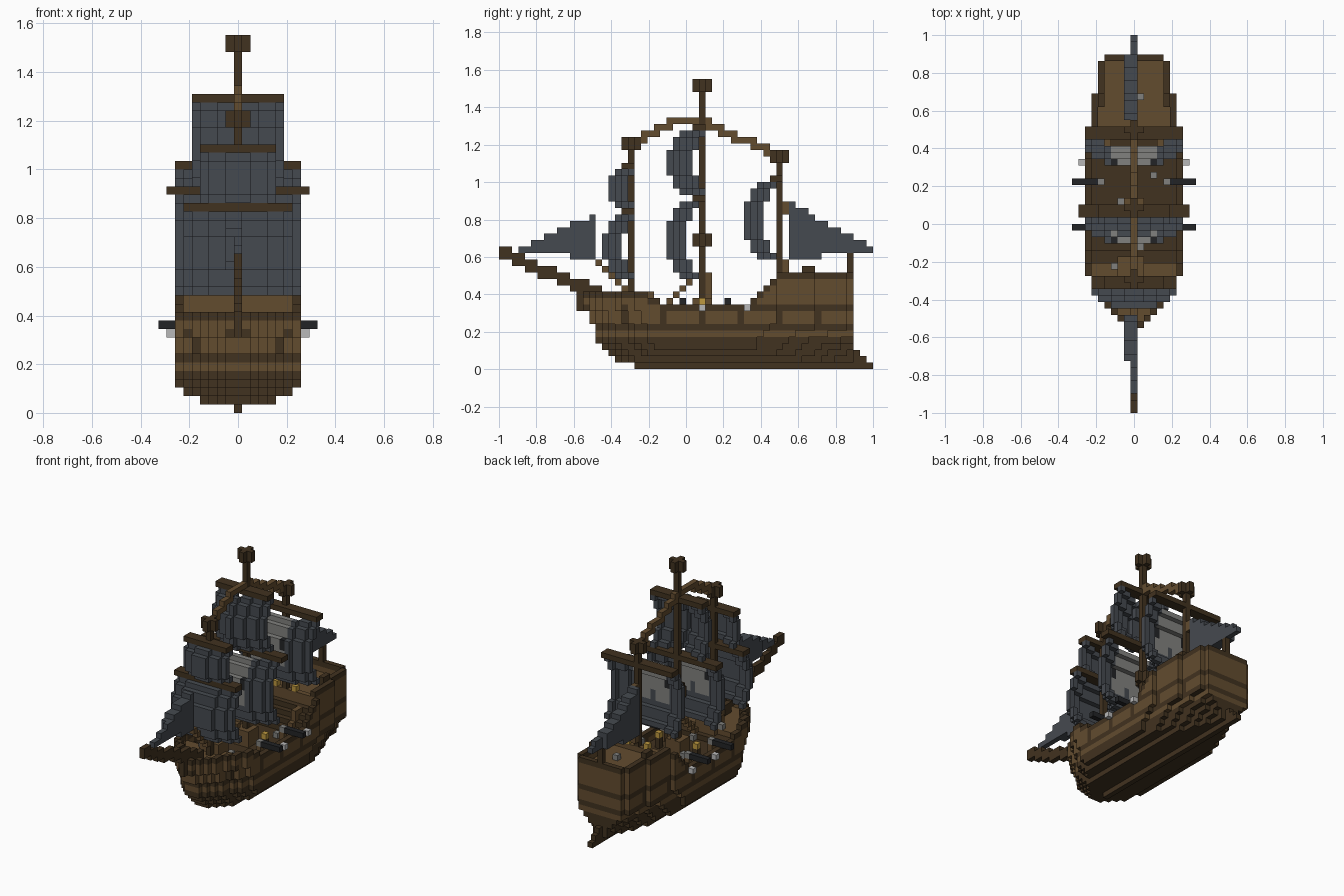
import bpy

cube = bpy.data.objects.get("Cube")
if cube:
    bpy.data.objects.remove(cube)

V = 1 / 29  # block size

# Materials
COLOURS = {
    "dark_timber": (0.053, 0.032, 0.014),
    "timber": (0.123, 0.072, 0.028),
    "slate_canvas": (0.060, 0.068, 0.080),
    "grey_emblem": (0.220, 0.220, 0.210),
    "black_iron": (0.016, 0.017, 0.019),
    "pale_stone": (0.480, 0.480, 0.480),
    "gold": (0.520, 0.320, 0.050),
}
DARK, WOOD, CANVAS, GREY, IRON, PALE, GOLD = range(len(COLOURS))
MATS = []
for label, rgb in COLOURS.items():
    m = bpy.data.materials.new(label)
    m.use_nodes = True
    m.diffuse_color = (*rgb, 1)
    shader = m.node_tree.nodes["Principled BSDF"]
    shader.inputs["Base Color"].default_value = (*rgb, 1)
    shader.inputs["Roughness"].default_value = 0.9
    MATS.append(m)

parts = {}


def block(part, xs, ys, zs, mat):
    """Fill an inclusive range of blocks in a named part."""
    cells = parts.setdefault(part, {})
    for i in range(xs[0], xs[1] + 1):
        for j in range(ys[0], ys[1] + 1):
            for k in range(zs[0], zs[1] + 1):
                cells[i, j, k] = mat


def dot(part, i, j, k, mat):
    block(part, (i, i), (j, j), (k, k), mat)


# Hull outline rules
def sheer(j):
    if j < 23:
        return 11
    if j < 25:
        return 10
    return min(14, max(9, j - 29))


def bow_start(k):
    return 19 - k if k < 5 else 15 if k < 7 else 14 if k < 9 else 13


def half_width(j, k):
    start = bow_start(k)
    if j < start or j > 54:
        return -1
    side = (4, 4, 6)[k] if k < 3 else 7
    t = min(1, (j - start + 0.5) / 10)
    bow = round(7.2 * t ** 0.6)
    stern = 7 if j < 43 else 6 if j < 49 else 5 if j < 54 else 4
    if k < 9:
        stern = min(stern, max(1, round(7 - max(0, j - 38) * (9 - k) / 20)))
    return min(side, bow, stern)


def plank_colour(j, k, top):
    if k == top or k < 5 or k == 6 or (k == 9 and j > 38):
        return DARK
    if k in (7, 8, 9) and j % 6 == 1:
        return DARK
    return WOOD


# Hull with planking, decks and bulwarks
for j in range(13, 55):
    top = sheer(j)
    deck = top - 2
    for k in range(1, top + 1):
        w = half_width(j, k)
        for i in range(-w, w + 1):
            rim = abs(i) == w or half_width(j - 1, k) < abs(i) or half_width(j + 1, k) < abs(i)
            if 25 <= j <= 43 and abs(i) < w:
                rim = False
            if rim:
                dot("hull", i, j, k, plank_colour(j, k, top))
            elif k <= deck:
                floor = WOOD if j > 42 or j < 23 else DARK
                dot("hull", i, j, k, floor if k > 4 else DARK)

# Keel and stern foot
block("keel", (0, 0), (21, 57), (0, 0), DARK)
block("keel", (0, 0), (50, 56), (1, 1), DARK)
block("keel", (0, 0), (50, 55), (2, 2), DARK)
block("stem_post", (0, 0), (12, 13), (9, 12), DARK)
block("stern_pole", (0, 0), (54, 54), (13, 17), DARK)

# Deck furniture
block("deck_cabin", (-2, 1), (21, 23), (9, 11), WOOD)
block("mast_step", (-1, 1), (30, 32), (8, 10), WOOD)
block("mast_step", (0, 0), (32, 32), (11, 14), WOOD)
block("quarterdeck_bulkhead", (-5, 5), (43, 43), (8, 13), WOOD)
for s in (-1, 1):
    block("stairs", (4 * s, 4 * s), (39, 39), (8, 9), WOOD)
    block("stairs", (4 * s, 4 * s), (40, 41), (8, 11), WOOD)
    block("stern_box", (5 * s, 5 * s), (47, 48), (13, 15), DARK)
    dot("lanterns", 2 * s, 43, 14, GOLD)

# Bowsprit
for j in range(0, 18):
    top = round(18 - 0.42 * j)
    block("bowsprit", (0, 0), (j, j), (top - 1, top), DARK)


# Masts with cross-shaped lookouts
def lookout(name, j, zs, mat):
    block(name, (-1, 1), (j, j), zs, mat)
    block(name, (0, 0), (j - 1, j + 1), zs, mat)


for name, j, base, top in (("fore_mast", 20, 9, 35), ("main_mast", 31, 8, 44), ("mizzen_mast", 43, 12, 33)):
    block(name, (0, 0), (j, j), (base, top), DARK)
    lookout(name, j, (top - 1, top), DARK)
lookout("main_mast_collar", 31, (19, 20), DARK)


# Stay rope stepping over the mast tops
def stay_height(j):
    return round(38 - max(0, 28 - j) * 0.45) if j < 31 else round(38 - (j - 31) * 0.42)


for j in range(22, 43):
    ends = sorted((stay_height(j), stay_height(j + 1)))
    block("top_stay", (0, 0), (j, j), ends, WOOD)


# Billowing square sails: columns step back towards the sides, rows towards top and foot
def square_sail(name, mast, front, w, yard, k0, k1, depth, emblem=None):
    block(name + "_yard", (-yard, yard), (mast - 1, mast), (k1 + 1, k1 + 1), DARK)
    for k in range(k0, k1 + 1):
        margin = min(k - k0, k1 - k)
        roll = max(0, 2 - (margin + 1) // 2)
        for i in range(-w, w + 1):
            column = depth - min(depth, (w - abs(i) + 1) // 2)
            mat = CANVAS
            if emblem and abs(i) <= 3 and -3 <= k - emblem <= 4:
                mat = IRON if abs(i) == 3 and k - emblem in (0, 1) else GREY
                if abs(i) == 0:
                    mat = CANVAS if k < emblem - 1 else GREY
            j = front + column + roll
            block(name, (i, i), (j, j), (k, k), mat)


square_sail("fore_lower_sail", 20, 16, 6, 6, 14, 23, 2)
square_sail("fore_upper_sail", 20, 16, 4, 4, 25, 30, 2)
square_sail("main_lower_sail", 31, 26, 7, 8, 14, 25, 2, 21)
square_sail("main_upper_sail", 31, 26, 5, 5, 27, 36, 3)
square_sail("mizzen_sail", 43, 38, 7, 7, 17, 28, 2, 24)

# Fore-and-aft triangular sails, bellied to one side
for j in range(3, 15):
    top = round(18 + (j - 3) * 0.45)
    block("jib_sail", (-1 if j > 7 else 0, 0), (j, j), (18 - (j > 10), top), CANVAS)
for j in range(45, 58):
    top = round(18 + (57 - j) * 0.55)
    block("spanker_sail", (-1 if j < 55 else 0, 0), (j, j), (18 - (j < 50), top), CANVAS)

# Rigging lines down to the deck
for n in range(5):
    dot("fore_rigging", 0, 15 + n, 16 - n, WOOD)
    dot("main_rigging", 0, 26 + n, 10 + n, WOOD)
for k in (15, 24):
    block("mizzen_rigging", (0, 0), (44, 44), (k, k + 1), WOOD)

# Cannons and side blocks
for s in (-1, 1):
    for j in (28, 35):
        block("cannons", sorted((6 * s, 9 * s)), (j, j), (10, 10), IRON)
        dot("cannons", 5 * s, j, 10, GREY)
        block("cannon_rests", (5 * s, 5 * s), (j, j), (8, 9), WOOD)
    for j in (31, 38):
        dot("side_blocks", 8 * s, j, 9, PALE)
    dot("deck_cargo", 4 * s, 31, 9, DARK)
    dot("deck_cargo", 4 * s, 31, 8, DARK)
    dot("deck_cargo", 4 * s, 31, 10, GOLD)

# Loose deck cargo
for i, j, k in ((3, 36, 8), (-2, 32, 8), (1, 25, 8), (-3, 22, 10), (1, 48, 13)):
    dot("deck_cargo", i, j, k, GREY)

# Turn each part's blocks into a mesh of its outer faces
for name, cells in parts.items():
    verts, faces, mats = {}, [], []
    for cell, mat in cells.items():
        for axis in range(3):
            for side in (0, 1):
                near = list(cell)
                near[axis] += 2 * side - 1
                if tuple(near) in cells:
                    continue
                a, b = (axis + 1) % 3, (axis + 2) % 3
                ring = []
                for u, v in ((0, 0), (1, 0), (1, 1), (0, 1)):
                    p = list(cell)
                    p[axis] += side
                    p[a] += u
                    p[b] += v
                    ring.append(verts.setdefault(tuple(p), len(verts)))
                faces.append(ring if side else ring[::-1])
                mats.append(mat)
    mesh = bpy.data.meshes.new(name)
    mesh.from_pydata([((x - 0.5) * V, y * V - 1, z * V) for x, y, z in verts], [], faces)
    used = sorted(set(mats))
    for m in used:
        mesh.materials.append(MATS[m])
    for poly, m in zip(mesh.polygons, mats):
        poly.material_index = used.index(m)
    bpy.context.scene.collection.objects.link(bpy.data.objects.new(name, mesh))
